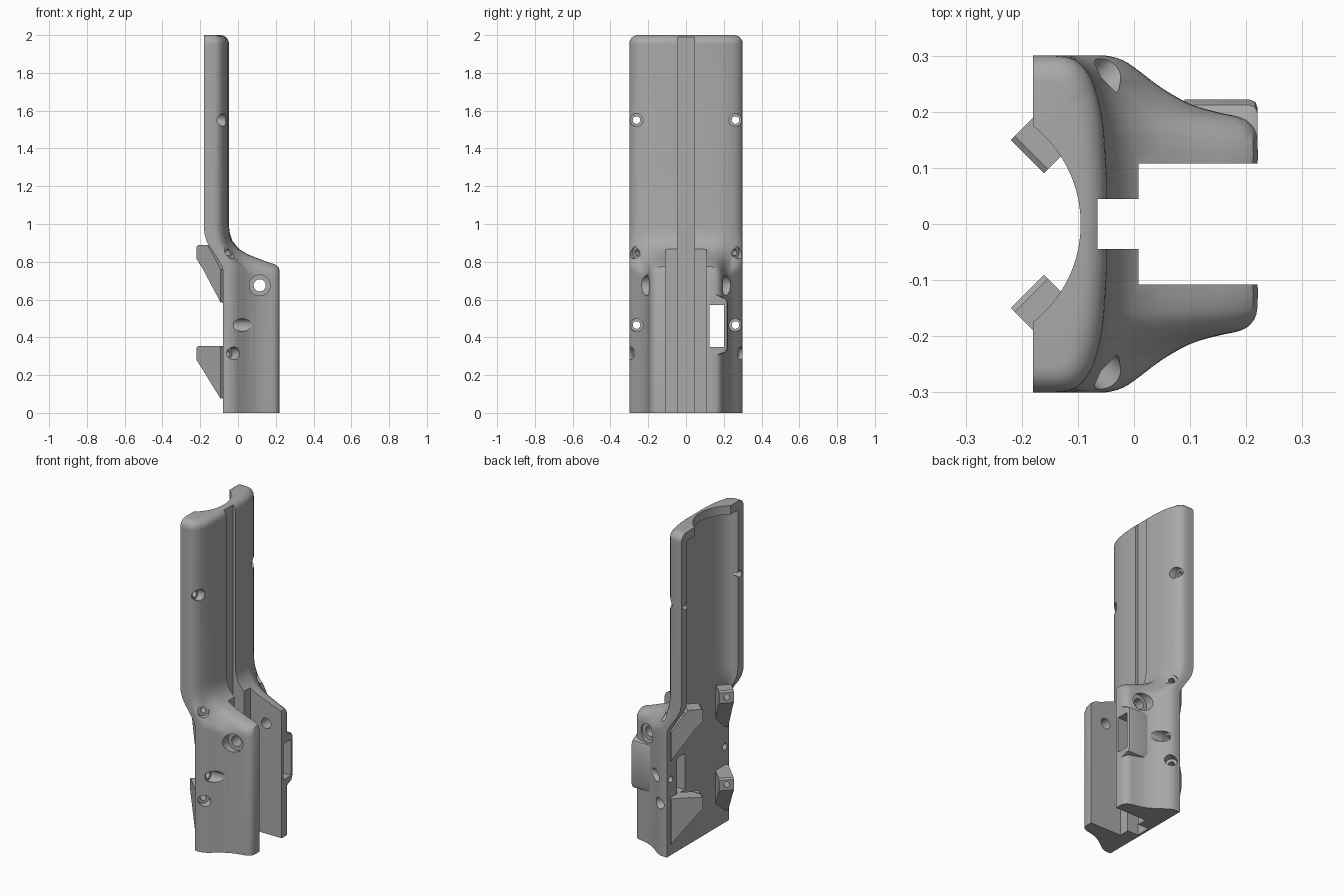
import bpy, bmesh, math
from mathutils import Vector, Matrix

cube = bpy.data.objects.get("Cube")
if cube:
    bpy.data.objects.remove(cube)

grey = bpy.data.materials.new("grey plastic")
grey.use_nodes = True
grey.diffuse_color = (0.4, 0.4, 0.4, 1)
grey.node_tree.nodes["Principled BSDF"].inputs["Base Color"].default_value = (0.4, 0.4, 0.4, 1)


def finish(bm, name):
    bmesh.ops.recalc_face_normals(bm, faces=bm.faces)
    mesh = bpy.data.meshes.new(name)
    bm.to_mesh(mesh)
    bm.free()
    mesh.materials.append(grey)
    obj = bpy.data.objects.new(name, mesh)
    bpy.context.collection.objects.link(obj)
    return obj


def loft(name, rings):
    bm = bmesh.new()
    rows = [[bm.verts.new(p) for p in ring] for ring in rings]
    n = len(rows[0])
    for a, b in zip(rows, rows[1:]):
        for i in range(n):
            j = (i + 1) % n
            bm.faces.new((a[i], a[j], b[j], b[i]))
    bm.faces.new(rows[0])
    bm.faces.new(rows[-1])
    return finish(bm, name)


def box(name, lo, hi):
    (x0, y0, z0), (x1, y1, z1) = lo, hi
    base = [(x0, y0), (x1, y0), (x1, y1), (x0, y1)]
    return loft(name, [[(x, y, z) for x, y in base] for z in (z0, z1)])


def rod(name, a, b, radius):
    a, b = Vector(a), Vector(b)
    turn = (b - a).to_track_quat('Z', 'Y').to_matrix().to_4x4()
    bm = bmesh.new()
    bmesh.ops.create_cone(bm, cap_ends=True, segments=28, radius1=radius, radius2=radius,
                          depth=(b - a).length, matrix=Matrix.Translation((a + b) / 2) @ turn)
    return finish(bm, name)


def cut(obj, cutters):
    bpy.context.view_layer.objects.active = obj
    for cutter in cutters:
        mod = obj.modifiers.new("cut", 'BOOLEAN')
        mod.operation, mod.solver, mod.object = 'DIFFERENCE', 'EXACT', cutter
        bpy.ops.object.modifier_apply(modifier=mod.name)


def clamp(v):
    return max(0, min(1, v))


def smooth(points, steps=3):
    """Catmull-Rom curve through the points."""
    pts = [Vector(p) for p in points]
    out = []
    for i in range(len(pts) - 1):
        a, b, c, d = pts[max(i - 1, 0)], pts[i], pts[i + 1], pts[min(i + 2, len(pts) - 1)]
        for k in range(steps):
            t = k / steps
            p = b + (c - a) * (t / 2) + (a * 2 - b * 5 + c * 4 - d) * (t * t / 2) \
                + (b * 3 - a - c * 3 + d) * (t ** 3 / 2)
            out.append((p.x, min(p.y, .3)))
    return out + [tuple(pts[-1])]


# Half outlines of the wide base and the slim upper shell, edge to centre
base = smooth([(-.08, .3), (-.05, .3), (-.02, .292), (.01, .272), (.05, .242), (.1, .214),
               (.15, .199), (.19, .19), (.21, .176), (.22, .15), (.22, .08)])
shell = smooth([(-.18, .3), (-.14, .3), (-.113, .296), (-.094, .284), (-.078, .263),
                (-.068, .238), (-.061, .212), (-.057, .19), (-.055, .175), (-.053, .155),
                (-.048, .08)])
# Hollow of the shell, and the narrower round opening of its top lip
half_hollow = smooth([(-.18, .245), (-.15, .242), (-.125, .225), (-.105, .195), (-.091, .15),
                      (-.084, .1), (-.08, .05)])
hollow = [(x, -y) for x, y in half_hollow] + half_hollow[::-1]
RADIUS, HALF = .2226, .175
lip = []
for i in range(len(hollow)):
    y = HALF * (2 * i / (len(hollow) - 1) - 1)
    lip.append((-.095 - RADIUS + math.sqrt(RADIUS ** 2 - y * y), y))


def section(z, front, back, inset=0, inner=hollow):
    half = []
    for i, ((x0, y0), (x1, y1)) in enumerate(zip(base, shell)):
        outward = clamp((x0 + .08) / .15)
        k = front ** (2.5 - 1.5 * outward) if i else back
        x = x0 + (x1 - x0) * k - inset * clamp((i - 2) / 12)
        y = (y0 + (y1 - y0) * k) * (1 - inset / .3)
        # The flange tops round off towards the outside
        drop = .045 * (1 - front) * clamp((y0 - .12) / .08) ** 2 * outward
        half.append((x, y, z - drop * (z > 0)))
    ring = half + [(x, -y, h) for x, y, h in reversed(half)]
    return ring + [(-.08 + (x + .08) * back, y, z) for x, y in inner]


levels = [(0, 0, 0), (.755, 0, 0), (.775, .03, .04), (.787, .1, .1), (.8, .25, .18),
          (.82, .44, .3), (.84, .63, .43), (.87, .81, .65), (.91, .93, .87), (.95, .98, .98),
          (.99, 1, 1), (1.945, 1, 1)]
rings = [section(*lv) for lv in levels]
FILLET = .045
for i in range(7):
    a = math.radians(15 * i)
    rings.append(section(2 - FILLET + FILLET * math.sin(a), 1, 1,
                         FILLET * (1 - math.cos(a)), lip))
rings.insert(len(levels), section(1.946, 1, 1, 0, lip))
body = loft("body", rings)
parts = [body]

# Diagonal clips on the back: tapered prongs at two heights on each side
for side in (1, -1):
    for z, level, foot in ((.85, "upper", -.265), (.315, "lower", -.24)):
        outline = [(0, .03), (.01, .038), (.085, .038), (.18, -.09), (.18, foot),
                   (.045, -.085), (0, -.035)]
        if level == "lower":
            outline[2:4] = [(.18, .038)]
        rows = []
        for w in (-.042, .042):
            rows.append([(-.19 + (u + w) * math.sqrt(.5), side * (.12 + (u - w) * math.sqrt(.5)),
                          z + h) for u, h in outline])
        parts.append(loft(f"{level}_clip_{'back' if side > 0 else 'front'}", rows))

# Raised housing around the window, with a softened outer corner
housing_outline = [(.15, .3), (.212, .32), (.222, .345), (.222, .585), (.212, .605), (.15, .63)]
housing = loft("window_housing", [[(x, y - d * (y > .2), z) for y, z in housing_outline]
                                  for x, d in ((.09, 0), (.205, 0), (.216, .004), (.22, .014))])
parts.append(housing)

# Channel, slot and window
cutters = [box("channel", (.008, -.108, -1), (1, .108, 1.2)),
           box("slot", (-.065, -.045, -1), (1, .045, 3)),
           box("window", (-.5, .125, .35), (.5, .2, .57))]
# Screw holes with counterbores
for s in (1, -1):
    for z, seat in ((1.55, -.11), (.465, -.02)):
        cutters.append(rod("hole", (-.5, s * .262, z), (.5, s * .262, z), .02))
        cutters.append(rod("bore", (seat, s * .262, z), (.5, s * .262, z), .034))
    cutters.append(rod("bore", (.115, s * .18, .675), (.115, s * .5, .675), .055))
    for z in (.85, .315):
        cutters.append(rod("hole", (-.4, -s * .087, z), (.2, s * .513, z), .017))
        cutters.append(rod("bore", (-.055, s * .258, z), (.2, s * .513, z), .034))
cutters.append(rod("cross_hole", (.115, -.5, .675), (.115, .5, .675), .032))

for part in parts:
    cut(part, cutters)
for cutter in cutters:
    bpy.data.objects.remove(cutter)

bpy.ops.object.select_all(action='DESELECT')
for part in parts:
    part.select_set(True)
bpy.context.view_layer.objects.active = body
bpy.ops.object.shade_smooth_by_angle(angle=math.radians(32))
